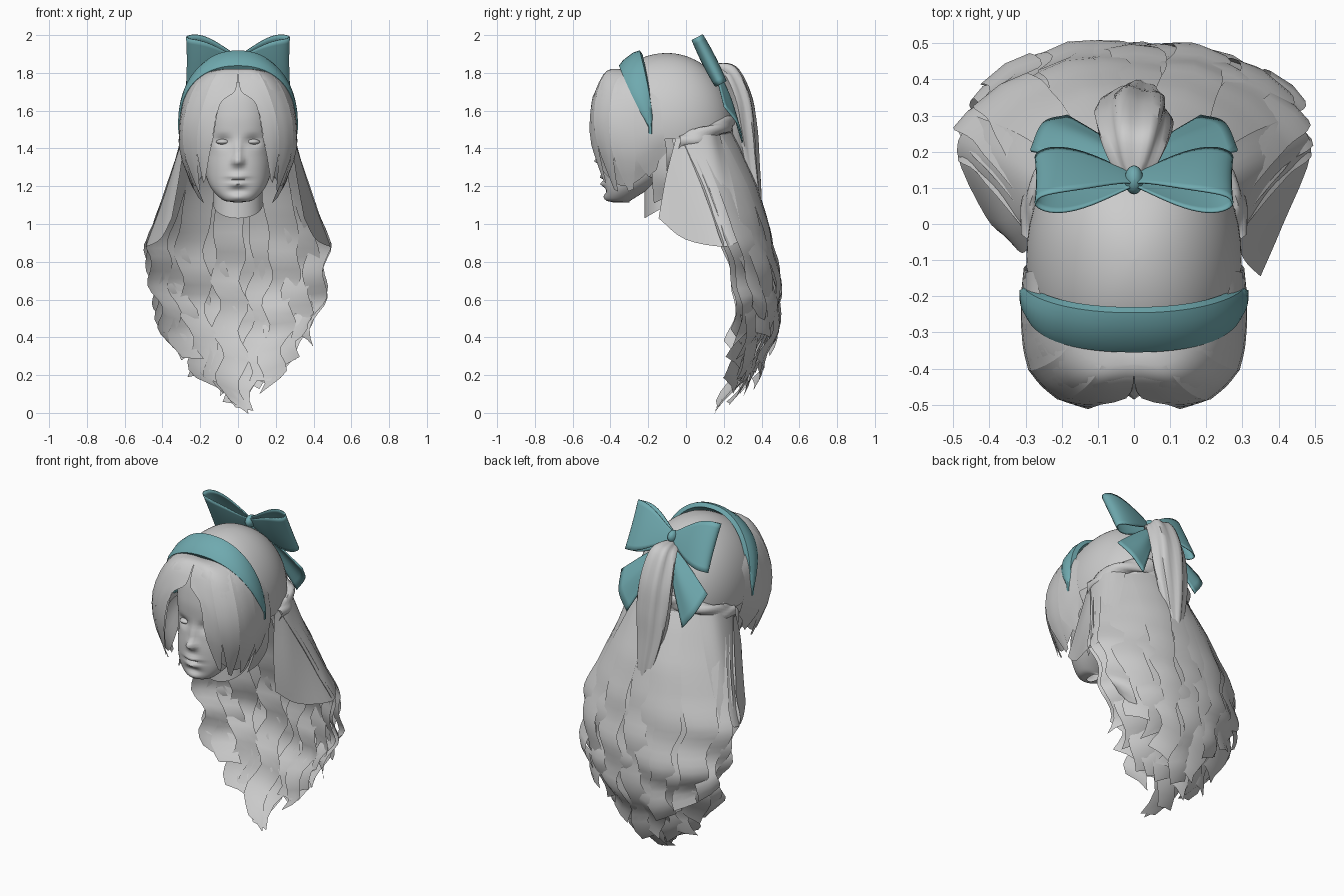
import bpy, math, random
from mathutils import Vector

random.seed(4)
if "Cube" in bpy.data.objects:
    bpy.data.objects.remove(bpy.data.objects["Cube"])


def material(name, rgb):
    m = bpy.data.materials.new(name)
    m.use_nodes = True
    m.diffuse_color = (*rgb, 1)
    m.node_tree.nodes["Principled BSDF"].inputs["Base Color"].default_value = (*rgb, 1)
    return m


GREY = material("pale_grey", (0.6, 0.6, 0.6))
TEAL = material("ribbon_teal", (0.16, 0.4, 0.43))


def build(name, verts, faces, mat, mirror=False, thick=0, angle=50):
    me = bpy.data.meshes.new(name)
    me.from_pydata([tuple(v) for v in verts], [], faces)
    me.materials.append(mat)
    me.shade_smooth()
    me.set_sharp_from_angle(angle=math.radians(angle))
    ob = bpy.data.objects.new(name, me)
    bpy.context.collection.objects.link(ob)
    if thick:
        ob.modifiers.new("thickness", "SOLIDIFY").thickness = thick
    if mirror:
        ob.modifiers.new("mirror", "MIRROR")
    return ob


def grid_faces(rows, cols, closed=False, start=0):
    out = []
    for i in range(rows - 1):
        for j in range(cols if closed else cols - 1):
            k = (j + 1) % cols
            a, b = start + i * cols, start + (i + 1) * cols
            out.append((a + j, a + k, b + k, b + j))
    return out


def loft(name, rows, mat, closed=False, **kw):
    verts = [v for r in rows for v in r]
    return build(name, verts, grid_faces(len(rows), len(rows[0]), closed), mat, **kw)


def power(v, e):
    return math.copysign(abs(v) ** e, v)


def spline(pts, n):
    # smooth curve through the points
    p = [Vector(q) for q in pts]
    p = [2 * p[0] - p[1]] + p + [2 * p[-1] - p[-2]]
    out = []
    for i in range(n + 1):
        t = i / n * (len(p) - 3)
        k = min(int(t), len(p) - 4)
        t -= k
        a, b, c, d = p[k:k + 4]
        out.append(0.5 * (2 * b + (c - a) * t + (2 * a - 5 * b + 4 * c - d) * t * t
                          + (3 * b - a - 3 * c + d) * t ** 3))
    return out


def sheet(name, columns, mat, n=12, m=12, **kw):
    cols = [spline(c, n) for c in columns]
    return loft(name, [spline(r, m) for r in zip(*cols)], mat, **kw)


def table(pairs):
    def f(z):
        for (z0, a), (z1, b) in zip(pairs, pairs[1:]):
            if z <= z1:
                return a + (b - a) * max(0, (z - z0) / (z1 - z0))
        return pairs[-1][1]
    return f


def bump(x, z, cx, cz, rx, rz):
    return math.exp(-((x - cx) / rx) ** 2 - ((z - cz) / rz) ** 2)


# Head with sculpted face
outline = spline([(.025, -.385, 1.115), (.085, -.42, 1.13), (.148, -.432, 1.2), (.18, -.437, 1.3),
                  (.2, -.425, 1.44), (.21, -.425, 1.58), (.2, -.39, 1.72), (.1, -.3, 1.78)], 56)
rows = []
for hw, front, z in outline:
    back = -.3 if z < 1.12 else min(.1, -.3 + (z - 1.12) * 1.6)
    cy, ring = (front + back) / 2, []
    for j in range(96):
        a = math.tau * j / 96
        c = math.cos(a)
        x = hw * power(math.sin(a), .85)
        y = cy - (cy - front) * power(c, .9)
        if c > 0:
            ax = abs(x)
            y -= .045 * bump(x, z, 0, 1.335, .024, .025) + .022 * bump(x, z, 0, 1.39, .018, .05)
            y -= .016 * bump(ax, z, .022, 1.325, .014, .014)
            y -= .022 * bump(x, z, 0, 1.25, .045, .014) + .022 * bump(x, z, 0, 1.212, .038, .014)
            y += .012 * bump(x, z, 0, 1.232, .06, .006) + .01 * bump(x, z, 0, 1.175, .05, .015)
            y += .028 * bump(ax, z, .08, 1.44, .04, .024)
            y -= .012 * bump(x, z, 0, 1.14, .04, .02)
        ring.append((x, y, z))
    rows.append(ring)
loft("head", rows, GREY, closed=True, angle=80)


def ellipsoid(name, centre, radii, mat, mirror=False, n=24):
    rows = []
    for i in range(n // 2 + 1):
        p = math.pi * (i + .01) / (n / 2 + .02)
        rows.append([[c + r * d for c, r, d in zip(centre, radii, (
            math.sin(p) * math.cos(math.tau * j / n), math.sin(p) * math.sin(math.tau * j / n),
            math.cos(p)))] for j in range(n)])
    return loft(name, rows, mat, closed=True, mirror=mirror, angle=80)


ellipsoid("eye", (.08, -.382, 1.435), (.036, .03, .015), GREY, mirror=True)
ellipsoid("ear", (.2, -.17, 1.31), (.025, .045, .07), GREY, mirror=True)

# Neck, cut at a slant
rows = []
for t in (0, .25, .5, .75, 1):
    rows.append([(.13 * math.sin(a), -.1 - .12 * math.cos(a), 1.1 + .2 * t - .07 * math.cos(a) * (1 - t))
                 for a in [math.tau * j / 32 for j in range(32)]])
loft("neck", rows, GREY, closed=True)

# Hair cap over the skull, open at the face
rows, n = [], 48
for i in range(29):
    p = .01 + math.radians(100) * i / 28
    row = []
    for j in range(n):
        s, c = math.sin(math.tau * j / n), math.cos(math.tau * j / n)
        reach = .375 if c > 0 else .35
        row.append((.298 * math.sin(p) * power(s, .85), -.1 - reach * math.sin(p) * power(c, .95),
                    1.52 + .385 * math.cos(p)))
    rows.append(row)
verts = [v for r in rows for v in r]
faces = [f for f in grid_faces(len(rows), n, True)
         if all(verts[k][1] > -.34 or verts[k][2] > 1.74 for k in f)]
build("hair_cap", verts, faces + [tuple(range(n))], GREY)

# Swept front hair, parted in the middle
fringe = [
    [(0, -.3, 1.81), (0, -.41, 1.815), (.015, -.475, 1.705), (.095, -.495, 1.635), (.132, -.5, 1.45), (.17, -.45, 1.29)],
    [(.05, -.3, 1.82), (.1, -.41, 1.81), (.15, -.462, 1.72), (.2, -.482, 1.56), (.215, -.455, 1.4), (.2, -.4, 1.24)],
    [(.14, -.27, 1.82), (.19, -.35, 1.78), (.24, -.385, 1.7), (.285, -.4, 1.55), (.28, -.38, 1.37), (.225, -.33, 1.2)],
    [(.23, -.25, 1.76), (.26, -.26, 1.72), (.287, -.27, 1.65), (.308, -.27, 1.52), (.3, -.26, 1.36), (.25, -.24, 1.24)],
    [(.28, -.13, 1.65), (.29, -.13, 1.62), (.297, -.13, 1.58), (.302, -.12, 1.5), (.295, -.11, 1.44), (.28, -.1, 1.38)]]
sheet("front_hair", fringe, GREY, n=20, m=20, mirror=True)
# Second layer of front locks, with loose tips
for k, (a, b) in enumerate(zip(fringe, fringe[1:])):
    lock = [[Vector(p) + Vector((.001, -.002, 0)) * i for i, p in enumerate(c)] for c in (a, b)]
    mid = [(p + q) / 2 + Vector((.004, -.004, 0)) for p, q in zip(*lock)]
    tip = mid[-1] + Vector((-.02, .01, -.06))
    lock = [c[:-1] + [c[-1].lerp(tip, .7)] for c in (lock[0], mid, lock[1])]
    sheet("front_lock_%d" % k, lock, GREY, m=6, mirror=True)
sheet("neck_lock", [
    [(.26, -.18, 1.38), (.235, -.18, 1.25), (.18, -.17, 1.11)],
    [(.28, -.1, 1.4), (.265, -.1, 1.25), (.21, -.11, 1.14)]], GREY, m=4, mirror=True)

# Gathered side hair: broad panels, the left one swept further forward
for side, name, y in ((1, "left_panel", -.145), (-1, "right_panel", -.04)):
    panel = [
        [(.28, -.05, 1.47), (.31, -.07 + y / 4, 1.25), (.35, y, 1.03)],
        [(.3, .04, 1.47), (.36, .01, 1.2), (.41, .03 + y / 4, .92)],
        [(.28, .13, 1.47), (.375, .16, 1.2), (.49, .2, .88)],
        [(.21, .18, 1.47), (.32, .25, 1.2), (.44, .3, .92)]]
    sheet(name, [[(side * px, py, pz) for px, py, pz in c] for c in panel], GREY)

# Twisted roll of hair along the hairline
rows = []
for i, c in enumerate(spline([(.285, -.05, 1.43), (.28, .06, 1.46), (.22, .16, 1.5), (.1, .225, 1.53), (0, .24, 1.55)], 30)):
    rows.append([c + Vector((.025 * math.cos(a), .02 * math.cos(a), .042 * math.sin(a)))
                 * (1 + .2 * math.sin(3 * a + i * .5)) for a in [math.tau * j / 18 for j in range(18)]])
loft("hair_roll", rows, GREY, closed=True, mirror=True)

# Long wavy back hair made of overlapping strips
half = table([(0, .2), (.2, .33), (.4, .38), (.6, .43), (.88, .475), (1.2, .37), (1.5, .27)])
rear = table([(0, .23), (.2, .38), (.4, .465), (.6, .5), (.8, .475), (1, .43), (1.2, .37), (1.4, .28), (1.55, .2)])
depth = table([(0, .08), (.2, .13), (.6, .14), (.9, .17), (1.2, .19), (1.5, .18)])


def strip(verts, faces, u, end, width, offset, phase, curl):
    n, start = 30, len(verts)
    slant = random.uniform(-.05, .05)
    for i in range(n):
        t = i / (n - 1)
        z = 1.52 + (end - 1.52) * t
        loose = min(1, max(0, (1.1 - z) / .5))
        wave = math.sin(z * curl + phase) * loose
        for e in (-1, 0, 1):
            h = half(z)
            v = max(-1.03, min(1.03, u + e * width * (1 - .3 * t ** 3) / 2 / max(h, .25)))
            y = rear(z) - depth(z) * abs(v) ** 2.5 + offset + .008 * (1 - abs(e))
            y += .014 * loose * math.cos(z * curl + phase + .5 * e)
            verts.append((h * v + .03 * wave, y, z + slant * e * t ** 6))
    faces += grid_faces(n, 3, False, start)


for name, count, offset, lift in (("outer", 11, 0, .14), ("middle", 11, -.04, .04), ("inner", 10, -.085, 0)):
    verts, faces = [], []
    for k in range(count):
        u = -.95 + 1.9 * k / (count - 1)
        end = .01 + lift + .36 * abs(u) ** 1.7 + random.uniform(0, .12) * min(1, 4 * abs(u))
        strip(verts, faces, u, end, .16, offset + random.uniform(-.015, .012),
              random.uniform(0, 4), random.uniform(17, 24))
    build("back_hair_" + name, verts, faces, GREY)

# Ponytail falling from the bow
path = spline([(0, .13, 1.83), (0, .215, 1.8), (0, .28, 1.66), (0, .31, 1.5), (0, .335, 1.33), (.02, .38, 1.08)], 26)
rows = []
for i, c in enumerate(path):
    t = i / 26
    w = .03 + .07 * math.sin(math.pi * min(1, t * 1.02)) ** .7
    row = []
    for j in range(30):
        a = math.tau * j / 30
        r = w * (1 + .12 * math.cos(6 * a + 3 * t))
        row.append(c + Vector((r * math.cos(a), .65 * r * math.sin(a), .6 * r * math.sin(a) * (1 - t) ** 2)))
    rows.append(row)
loft("ponytail", rows, GREY, closed=True)

# Headband: tapering strip arched over the head
rows = []
for i in range(41):
    a = math.radians(-96 + 192 * i / 40)
    c, s = math.cos(a), math.sin(a)
    top = max(0, c)
    centre = Vector((.299 * power(s, .9), -.19 - .106 * top ** .9, 1.525 + .348 * power(c, .88)))
    across = Vector((0, .82, .62 * top)).normalized() * (.012 + .056 * top ** .6)
    out = Vector((s, -.6 * c, .8 * c)).normalized()
    rows.append([centre + across * e + out * o for e, o in
                 ((-1, -.02), (-1, .008), (-.5, .018), (.5, .018), (1, .006), (1, -.02))])
loft("headband", rows, TEAL, closed=True)

# Bow: two ribbon loops open above and below, knot and tails, leaning back
up, normal = Vector((0, -.45, .89)), Vector((0, .89, .45))
knot = Vector((0, .122, 1.865))
rows = []
for e in [-1 + i / 5 for i in range(11)]:
    row = []
    for j in range(40):
        a = math.tau * j / 40
        f = (1 - math.cos(a)) / 2
        height = .03 + .11 * math.sin(min(1, f * 1.1) * math.pi / 2) ** 1.2
        row.append(knot + Vector((.008 + .257 * f + .004 * e * e * f, 0, 0)) + up * height * e
                   + normal * .046 * math.sin(a) * (.35 + .65 * f) * (1 - .15 * e * e))
    rows.append(row)
loft("bow_loop", rows, TEAL, closed=True, mirror=True, thick=.006)
ellipsoid("bow_knot", knot, (.026, .04, .035), TEAL)
sheet("bow_tail", [
    [(.005, .15, 1.84), (.14, .17, 1.74), (.285, .2, 1.62)],
    [(.005, .16, 1.82), (.12, .225, 1.68), (.25, .275, 1.52)],
    [(.005, .16, 1.8), (.08, .23, 1.64), (.185, .295, 1.43)]], TEAL, mirror=True, thick=.008)
